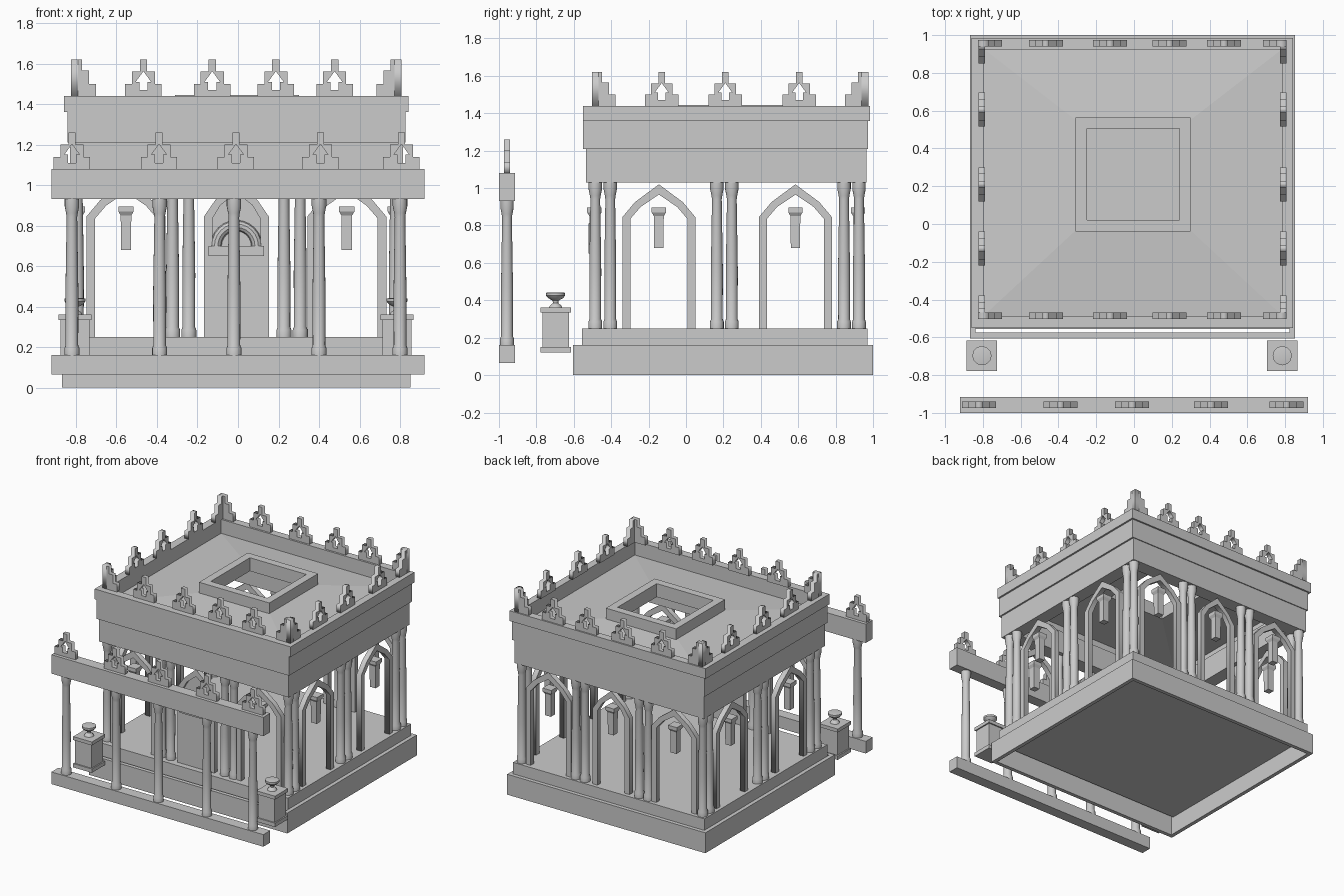
import bpy, bmesh, math

if "Cube" in bpy.data.objects:
    bpy.data.objects.remove(bpy.data.objects["Cube"])

CX, CY = -0.008, 0.215      # pavilion centre
HX, HY = 0.785, 0.705       # column line half sizes


def finish(name, bm, smooth=False):
    bmesh.ops.recalc_face_normals(bm, faces=bm.faces)
    me = bpy.data.meshes.new(name)
    bm.to_mesh(me)
    bm.free()
    ob = bpy.data.objects.new(name, me)
    bpy.context.collection.objects.link(ob)
    if smooth:
        bpy.ops.object.select_all(action='DESELECT')
        ob.select_set(True)
        bpy.context.view_layer.objects.active = ob
        bpy.ops.object.shade_smooth_by_angle(angle=math.radians(35))
    return ob


def box(name, x0, x1, y0, y1, z0, z1):
    bm = bmesh.new()
    bmesh.ops.create_cube(bm, size=1)
    for v in bm.verts:
        v.co = (x1 if v.co.x > 0 else x0, y1 if v.co.y > 0 else y0, z1 if v.co.z > 0 else z0)
    return finish(name, bm)


def ring_stack(name, rings, closed=True):
    """Bridge rectangular loops (x0, x1, y0, y1, z) in order."""
    bm = bmesh.new()
    loops = [[bm.verts.new((x, y, z)) for x, y in ((a, c), (b, c), (b, d), (a, d))]
             for a, b, c, d, z in rings]
    pairs = list(zip(loops, loops[1:])) + ([(loops[-1], loops[0])] if closed else [])
    for p, q in pairs:
        for i in range(4):
            j = (i + 1) % 4
            bm.faces.new((p[i], p[j], q[j], q[i]))
    return finish(name, bm)


def lathe(name, x, y, profile, sides=16):
    bm = bmesh.new()
    loops = [[bm.verts.new((x + r * math.cos(2 * math.pi * k / sides),
                            y + r * math.sin(2 * math.pi * k / sides), z)) for k in range(sides)]
             for r, z in profile]
    for p, q in zip(loops, loops[1:]):
        for i in range(sides):
            j = (i + 1) % sides
            bm.faces.new((p[i], p[j], q[j], q[i]))
    bm.faces.new(loops[0])
    bm.faces.new(loops[-1])
    return finish(name, bm, True)


def plate(name, splines, loc, depth, side=False):
    """Upright extruded outline (with holes), along x, or along y if side."""
    cu = bpy.data.curves.new(name, 'CURVE')
    cu.dimensions, cu.fill_mode, cu.extrude = '2D', 'BOTH', depth / 2
    for pts in splines:
        s = cu.splines.new('POLY')
        s.points.add(len(pts) - 1)
        for p, (u, v) in zip(s.points, pts):
            p.co = (u, v, 0, 1)
        s.use_cyclic_u = True
    ob = bpy.data.objects.new(name, cu)
    ob.location = loc
    ob.rotation_euler = (math.pi / 2, 0, math.pi / 2 if side else 0)
    bpy.context.collection.objects.link(ob)


def sym(half):
    return half + [(-u, v) for u, v in reversed(half) if u]


def column(name, x, y, z0, z1):
    h = z1 - z0
    prof = [(.037, 0), (.037, .035), (.031, .05), (.032, h * .4), (.026, h - .09),
            (.029, h - .07), (.036, h - .035), (.036, h)]
    lathe(name, x, y, [(r, z0 + z) for r, z in prof])


def merlon(name, x, y, z, side=False):
    outline = sym([(.09, 0), (.09, .06), (.057, .06), (.057, .12), (.018, .12), (.018, .18)])
    arrow = sym([(.02, .03), (.02, .07), (.038, .07), (0, .122)])
    plate(name, [outline, arrow], (x, y, z), .034, side)


def pendant(x, y):
    ob = lathe("hanging_lantern", 0, 0, [(.035, .68), (.037, .85), (.054, .87), (.054, .895)], 4)
    ob.rotation_euler.z = math.pi / 4
    ob.location = (x, y, 0)
    for p in ob.data.polygons:
        p.use_smooth = False


def arch(x, y, side=False, w=.195):
    k = w / .195
    outer = [(w, .25), (w, .845), (.128 * k, .925), (0, 1.02)]
    inner = [(w - .042, .25), (w - .042, .835), (.097 * k, .90), (0, .965)]
    # single outline running up the outside and back down the inside
    o = outer + [(-u, v) for u, v in outer[-2::-1]]
    i = inner + [(-u, v) for u, v in inner[-2::-1]]
    plate("pointed_arch", [o + i[::-1]], (x, y, 0), .04, side)


def frame(name, outer, inner, z0, z1):
    ring_stack(name, [(*outer, z0), (*outer, z1), (*inner, z1), (*inner, z0)])


# plinth with hollow underside, and floor step
base = (-.868, .852, -.605, 1.0)
rim = (-.838, .822, -.575, .97)
frame("plinth_rim", base, rim, 0, .16)
box("floor_step", -.838, .822, -.555, .97, .14, .25)

# lintel, frieze and parapet
inner = (-.725, .71, -.42, .855)
frame("lintel", (-.83, .815, -.535, .965), inner, 1.03, 1.21)
frame("frieze", (-.842, .828, -.55, .972), (-.795, .785, -.487, .925), 1.21, 1.36)
frame("parapet", (-.86, .842, -.55, .985), (-.795, .785, -.487, .925), 1.36, 1.44)

# sloping roof with a central opening
edge, hole = (-.80, .79, -.49, .93), (-.25, .24, .02, .505)
ring_stack("roof", [(*edge, 1.33), (*hole, 1.365), (*hole, 1.34), (*edge, 1.305)])
frame("roof_curb", (-.31, .30, -.04, .565), hole, 1.34, 1.445)

# pavilion columns
for sx in (-1, 1):
    x = CX + sx * HX
    for y in (CY - .70, CY - .62, .165, .245, CY + .63, CY + .71):
        column("side_column", x, y, .25, 1.03)
    for y in (CY - .70, CY + .71):
        for d in (-.04, .04):
            column("bay_column", CX + sx * .275 + d, y, .25, 1.03)

# arches and lanterns in the bays
for sx in (-1, 1):
    for y in (-.145, .585):
        arch(CX + sx * HX, y, True)
        pendant(CX + sx * HX, y)
    for y in (CY - HY, CY + HY):
        arch(CX + sx * .545, y)
        pendant(CX + sx * .545, y)
arch(CX, CY - HY, w=.16)
arch(CX, CY + HY, w=.16)
pendant(CX, CY + HY)

# front niche: back panel, door, impost and round hood
yf = CY - HY
plate("niche_panel", [sym([(.13, .25), (.13, .83), (.09, .90), (0, .965)])], (CX, yf + .01, 0), .015)
box("niche_door", CX - .12, CX + .12, yf - .02, yf + .02, .25, .65)
box("niche_impost", CX - .137, CX + .137, yf - .03, yf + .03, .65, .70)
bm = bmesh.new()
loops = []
for i in range(13):
    a = math.pi * i / 12
    loops.append([bm.verts.new((CX + (.1 + .027 * math.cos(t)) * math.cos(a), yf - .005 + .027 * math.sin(t),
                                .70 + (.1 + .027 * math.cos(t)) * math.sin(a)))
                  for t in (2 * math.pi * k / 10 for k in range(10))])
for p, q in zip(loops, loops[1:]):
    for i in range(10):
        j = (i + 1) % 10
        bm.faces.new((p[i], p[j], q[j], q[i]))
finish("niche_hood", bm, True)

# roof battlements
for y in (-.485, .957):
    for x in (-.467, -.127, .187, .477):
        merlon("roof_merlon", x, y, 1.44)
for x in (-.807, .79):
    for y in (-.13, .21, .605):
        merlon("roof_merlon", x, y, 1.44, True)
corner = [(0, 0), (.125, 0), (.125, .06), (.09, .06), (.09, .125), (.055, .125), (.055, .18), (0, .18)]
for sx, x in ((1, -.825), (-1, .808)):
    for sy, y in ((1, -.503), (-1, .975)):
        plate("corner_merlon", [[(sx * u, v) for u, v in corner]], (x, y + sy * .018, 1.44), .035)
        plate("corner_merlon", [[(sy * u, v) for u, v in corner]], (x + sx * .018, y, 1.44), .035, True)

# front colonnade
box("colonnade_sill", -.92, .92, -1.0, -.915, .065, .16)
box("colonnade_beam", -.92, .92, -1.0, -.915, .932, 1.08)
for x in (-.82, -.387, -.02, .40, .80):
    column("colonnade_column", x, -.957, .16, .932)
for x in (-.82, -.39, -.01, .407, .807):
    merlon("colonnade_merlon", x, -.957, 1.08)

# pedestals with urns
for x in (-.805, .785):
    y = -.697
    for nm, r, z0, z1 in (("foot", .081, .12, .15), ("body", .071, .15, .335), ("cap", .081, .335, .362)):
        box("pedestal_" + nm, x - r, x + r, y - r, y + r, z0, z1)
    lathe("urn", x, y, [(.035, .362), (.03, .372), (.014, .385), (.016, .398), (.04, .412),
                        (.051, .425), (.051, .44), (.03, .443)], 12)

# turn outlines into meshes
bpy.ops.object.select_all(action='DESELECT')
for ob in bpy.context.scene.objects:
    if ob.type == 'CURVE':
        ob.select_set(True)
        bpy.context.view_layer.objects.active = ob
bpy.ops.object.convert(target='MESH')
